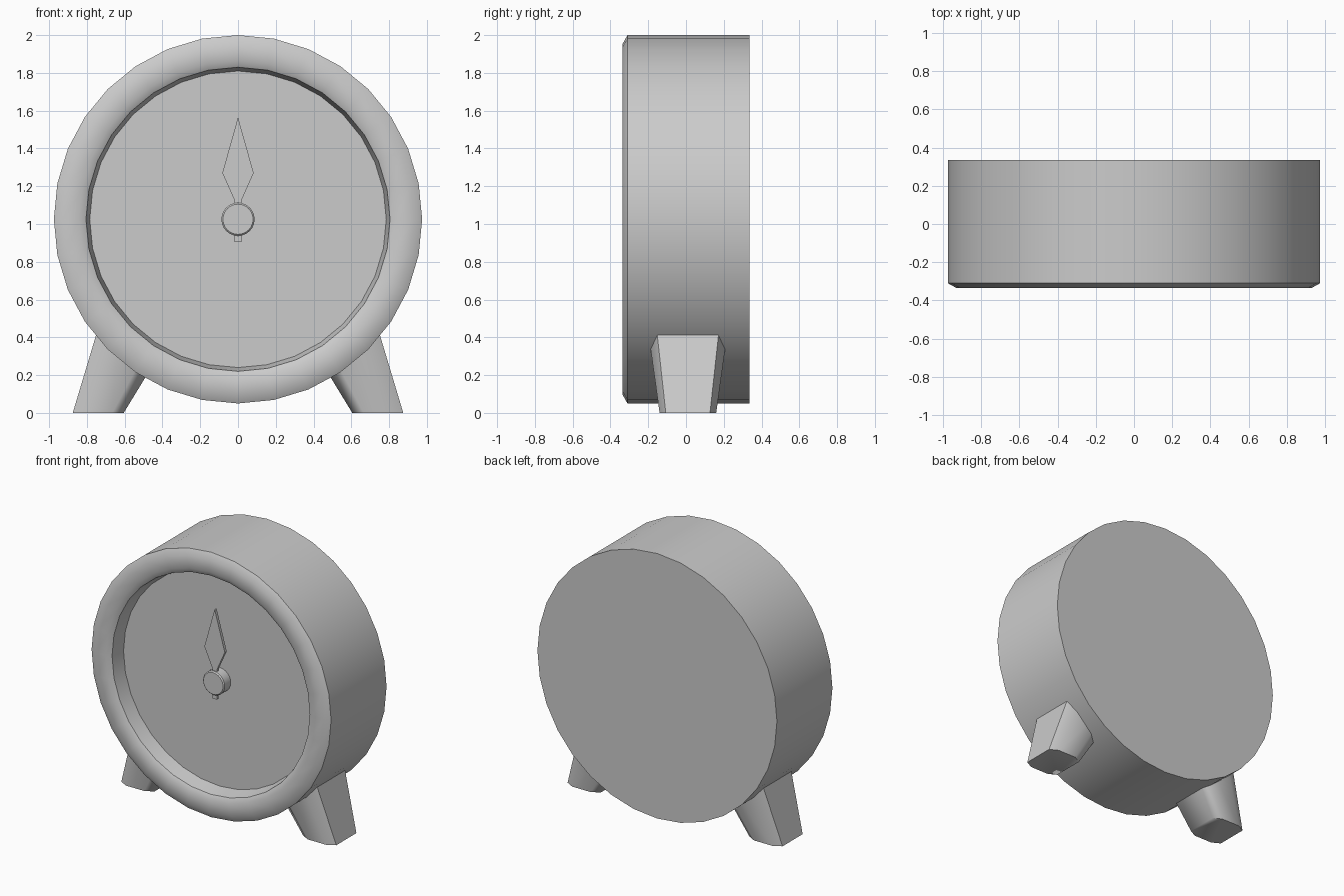
import bpy, bmesh, math

if "Cube" in bpy.data.objects:
    bpy.data.objects.remove(bpy.data.objects["Cube"])

CZ = 1.025  # height of the dial centre


def finish(name, bm, angle=40):
    bmesh.ops.recalc_face_normals(bm, faces=bm.faces)
    mesh = bpy.data.meshes.new(name)
    bm.to_mesh(mesh)
    bm.free()
    obj = bpy.data.objects.new(name, mesh)
    bpy.context.collection.objects.link(obj)
    bpy.ops.object.select_all(action='DESELECT')
    obj.select_set(True)
    bpy.context.view_layer.objects.active = obj
    bpy.ops.object.shade_smooth_by_angle(angle=math.radians(angle))
    return obj


def loft(bm, rings):
    """Bridge closed rings of points and cap both ends."""
    loops = [[bm.verts.new(p) for p in ring] for ring in rings]
    n = len(loops[0])
    for a, b in zip(loops, loops[1:]):
        for i in range(n):
            j = (i + 1) % n
            bm.faces.new((a[i], a[j], b[j], b[i]))
    bm.faces.new(loops[0])
    bm.faces.new(loops[-1])


def lathe(name, profile, sides):
    """Turn (radius, y) points around the dial axis."""
    bm = bmesh.new()
    angles = [2 * math.pi * i / sides for i in range(sides)]
    loft(bm, [[(r * math.sin(a), y, CZ + r * math.cos(a)) for a in angles]
              for r, y in profile])
    return finish(name, bm)


# Case with chamfered bezel and recessed dial
lathe("case", [(0.975, 0.335), (0.975, -0.31), (0.93, -0.335), (0.84, -0.335),
               (0.805, -0.315), (0.785, -0.21)], 32)

# Centre knob
lathe("knob", [(0.088, -0.205), (0.088, -0.28), (0.08, -0.288)], 24)

# Diamond-shaped hand with a short tail
half = [(0.083, 1.27), (0.018, 1.125), (0.018, 0.905)]
outline = [(0, 1.565)] + half + [(-x, z) for x, z in reversed(half)]
bm = bmesh.new()
loft(bm, [[(x, y, z) for x, z in outline] for y in (-0.272, -0.25)])
finish("hand", bm, 30)


# Splayed legs: chamfered box sections that widen up into the case
def leg_ring(inner, outer, hy, z, side):
    cx, hx = (inner + outer) / 2, (outer - inner) / 2
    kx, ky = hx * 0.55, hy * 0.78
    pts = [(hx, -ky), (hx, ky), (kx, hy), (-kx, hy),
           (-hx, ky), (-hx, -ky), (-kx, -hy), (kx, -hy)]
    return [(side * (cx + x), 0.01 + y, z) for x, y in pts]


for side, label in ((-1, "left"), (1, "right")):
    bm = bmesh.new()
    loft(bm, [leg_ring(0.605, 0.875, 0.15, 0, side),
              leg_ring(0.30, 0.725, 0.22, 0.5, side)])
    finish(label + "_leg", bm, 60)
